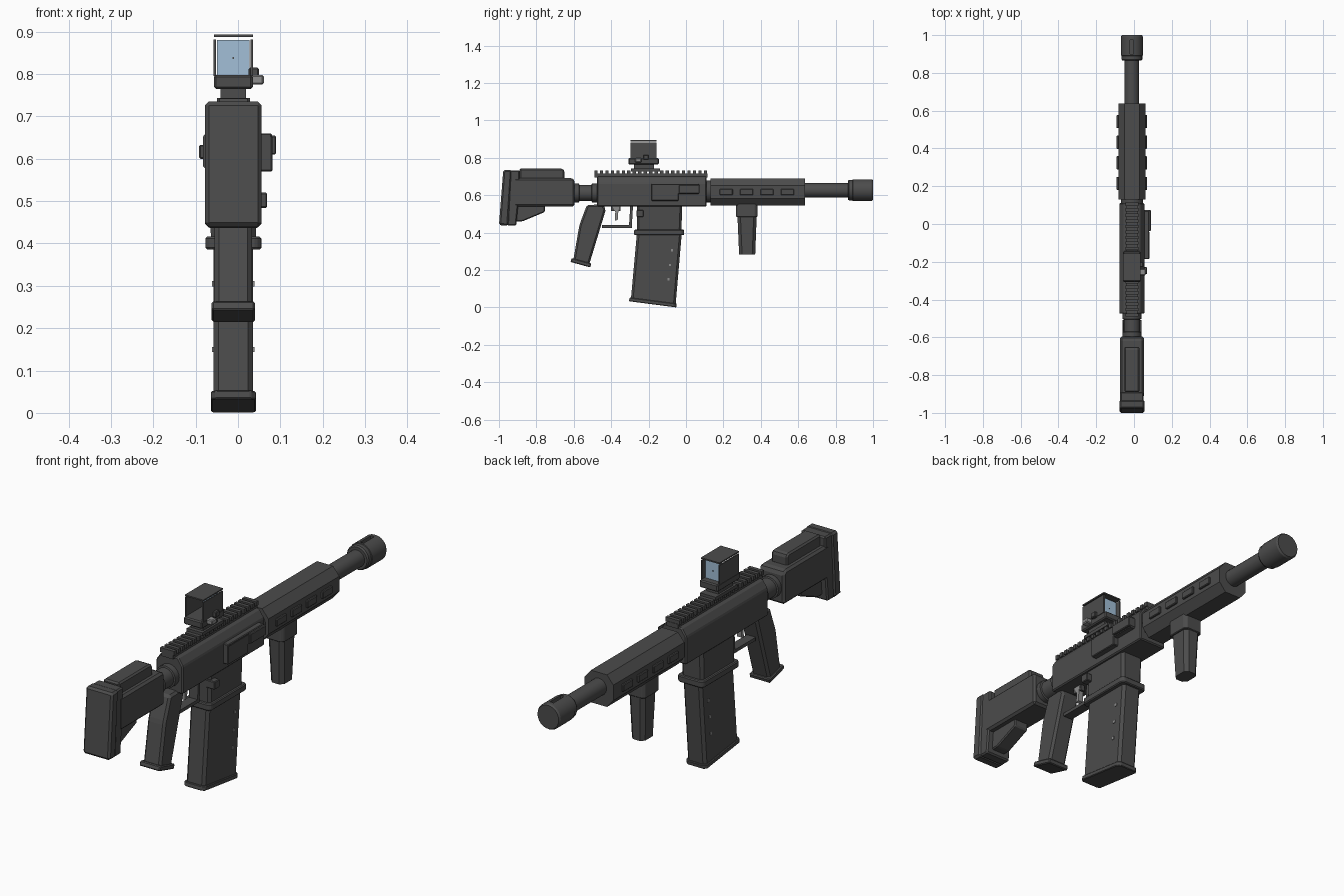
import bpy, bmesh, math
from mathutils import Vector

if "Cube" in bpy.data.objects:
    bpy.data.objects.remove(bpy.data.objects["Cube"])

CX = -0.011          # centre plane of the body


def material(name, rgb):
    m = bpy.data.materials.new(name)
    m.diffuse_color = (*rgb, 1)
    m.use_nodes = True
    m.node_tree.nodes["Principled BSDF"].inputs["Base Color"].default_value = m.diffuse_color
    return m


DARK = material("dark_grey", (0.072, 0.072, 0.072))
STEEL = material("light_steel", (0.27, 0.27, 0.27))
GLASS = material("pale_blue_glass", (0.36, 0.52, 0.68))


def finish(name, bm, mat, bevel=0):
    bmesh.ops.recalc_face_normals(bm, faces=bm.faces)
    if bevel:
        bmesh.ops.bevel(bm, geom=bm.edges[:], offset=bevel, segments=1,
                        profile=0.5, affect='EDGES', clamp_overlap=True)
    me = bpy.data.meshes.new(name)
    bm.to_mesh(me)
    bm.free()
    me.materials.append(mat)
    ob = bpy.data.objects.new(name, me)
    bpy.context.collection.objects.link(ob)
    return ob


def loft(name, a, b, mat=DARK, bevel=0):
    """Solid between two matching outlines of 3D points."""
    bm = bmesh.new()
    va, vb = [[bm.verts.new(p) for p in loop] for loop in (a, b)]
    bm.faces.new(va)
    bm.faces.new(vb[::-1])
    n = len(a)
    for i in range(n):
        j = (i + 1) % n
        bm.faces.new((va[i], vb[i], vb[j], va[j]))
    return finish(name, bm, mat, bevel)


def side(name, pts, half, mat=DARK, bevel=0, x=CX):
    """Side profile in (y, z), extruded across x."""
    return loft(name, [(x - half, *p) for p in pts], [(x + half, *p) for p in pts], mat, bevel)


def section(name, pts, y0, y1, bevel=0):
    """Cross-section in (x, z), extruded along y."""
    return loft(name, [(CX + x, y0, z) for x, z in pts], [(CX + x, y1, z) for x, z in pts], DARK, bevel)


def box(name, x, y, z, mat=DARK, bevel=0):
    pts = [(y[0], z[0]), (y[1], z[0]), (y[1], z[1]), (y[0], z[1])]
    return side(name, pts, (x[1] - x[0]) / 2, mat, bevel, (x[0] + x[1]) / 2)


def turned(name, rings, z, n=24):
    """Round part along y from (y, radius) pairs."""
    bm = bmesh.new()
    loops = [[bm.verts.new((CX + r * math.cos(t), y, z + r * math.sin(t)))
              for t in (2 * math.pi * i / n for i in range(n))] for y, r in rings]
    for a, b in zip(loops, loops[1:]):
        for i in range(n):
            j = (i + 1) % n
            bm.faces.new((a[i], a[j], b[j], b[i]))
    bm.faces.new(loops[0])
    bm.faces.new(loops[-1][::-1])
    ob = finish(name, bm, DARK)
    bpy.ops.object.select_all(action='DESELECT')
    ob.select_set(True)
    bpy.context.view_layer.objects.active = ob
    bpy.ops.object.shade_smooth_by_angle(angle=math.radians(30))
    return ob


# Stock: rear pad, back plate, body, cheek rest and lower strut
side("butt_pad", [(-1.0, 0.44), (-0.95, 0.437), (-0.93, 0.735), (-0.977, 0.735)], 0.067, bevel=0.009)
side("stock_back", [(-0.955, 0.437), (-0.908, 0.437), (-0.89, 0.62), (-0.89, 0.733), (-0.94, 0.733)],
     0.062, bevel=0.006)
side("stock_body", [(-0.92, 0.54), (-0.595, 0.54), (-0.595, 0.68), (-0.61, 0.692), (-0.92, 0.692)],
     0.063, bevel=0.012)
side("stock_strut", [(-0.92, 0.46), (-0.875, 0.46), (-0.755, 0.51), (-0.755, 0.55), (-0.92, 0.55)],
     0.035, bevel=0.005)
side("cheek_rest", [(-0.89, 0.685), (-0.65, 0.685), (-0.65, 0.732), (-0.66, 0.742), (-0.89, 0.742)],
     0.04, bevel=0.01)
turned("stock_tube", [(-0.6, 0.05), (-0.572, 0.05), (-0.57, 0.043), (-0.505, 0.043),
                      (-0.503, 0.05), (-0.47, 0.05)], 0.612)

# Receiver with chamfered top, and toothed rail
half = [(0.067, 0.54), (0.067, 0.665), (0.043, 0.70)]
section("receiver", half + [(-x, z) for x, z in reversed(half)], -0.475, 0.11, 0.005)
box("rail_base", (CX - 0.029, CX + 0.029), (-0.49, 0.115), (0.695, 0.716))
for i in range(21):
    y = -0.49 + i * 0.0293
    box("rail_tooth", (CX - 0.035, CX + 0.035), (y, y + 0.017), (0.712, 0.732))

# Side port cover and deflector
box("port_cover", (0.05, 0.08), (-0.185, 0.07), (0.607, 0.66), bevel=0.003)
box("port_lower", (0.05, 0.081), (-0.185, -0.04), (0.57, 0.655), bevel=0.003)
box("port_deflector", (0.05, 0.09), (-0.037, 0.073), (0.61, 0.655), bevel=0.003)
box("release_button", (0.02, 0.069), (-0.265, -0.228), (0.484, 0.52), bevel=0.003)

# Handguard: eight-sided, with raised vents on both sides
q = [(0.04, 0.545), (0.072, 0.583), (0.072, 0.652), (0.04, 0.69)]
turned("guard_collar", [(0.1, 0.058), (0.14, 0.058)], 0.62)
section("handguard", q + [(-x, z) for x, z in reversed(q)], 0.13, 0.637)
for s in (-1, 1):
    for i in range(4):
        y = 0.18 + i * 0.109
        xs = sorted((CX + s * 0.06, CX + s * 0.081))
        box("handguard_vent", xs, (y, y + 0.07), (0.6, 0.633), bevel=0.003)

# Barrel and slotted muzzle
turned("barrel", [(0.63, 0.038), (0.88, 0.038)], 0.626)
muzzle = turned("muzzle", [(0.865, 0.05), (0.872, 0.055), (0.89, 0.055), (0.892, 0.058),
                           (0.992, 0.058), (1.0, 0.053)], 0.627)
cutter = box("muzzle_slot_cutter", (CX - 0.009, CX + 0.009), (0.9, 0.975), (0.667, 0.72))
cutter.hide_render = True
cutter.hide_viewport = True
cut = muzzle.modifiers.new("slot", 'BOOLEAN')
cut.object = cutter
cut.solver = 'EXACT'


def rect(hx, y0, y1, z, c=0.012):
    """Chamfered rectangle at height z."""
    pts = [(-hx, y0 + c), (-hx, y1 - c), (-hx + c, y1), (hx - c, y1),
           (hx, y1 - c), (hx, y0 + c), (hx - c, y0), (-hx + c, y0)]
    return [(CX + x, y, z) for x, y in pts]


# Front grip
loft("foregrip_mount", rect(0.047, 0.268, 0.382, 0.483), rect(0.047, 0.268, 0.382, 0.557), bevel=0.003)
loft("foregrip", rect(0.033, 0.284, 0.37, 0.283, 0.016), rect(0.04, 0.275, 0.378, 0.49, 0.016))

# Magazine well, collar, magazine and floor plate
loft("magazine_well", rect(0.053, -0.262, -0.025, 0.4), rect(0.055, -0.262, -0.02, 0.545))
loft("magazine_collar", rect(0.066, -0.277, -0.01, 0.386), rect(0.066, -0.277, -0.01, 0.416), bevel=0.004)
bottom = [(x, y, z - 0.085 * (y + 0.295)) for x, y, z in rect(0.047, -0.295, -0.055, 0.04)]
loft("magazine", bottom, rect(0.047, -0.263, -0.023, 0.39))
plate = [(x, y, z - 0.13 * (y + 0.305)) for x, y, z in rect(0.053, -0.305, -0.052, 0.033)]
loft("magazine_floor", plate, [(x, y + 0.003, z + 0.02) for x, y, z in plate], bevel=0.003)
for y, z in ((-0.075, 0.305), (-0.086, 0.227), (-0.093, 0.15)):
    box("magazine_pin", (CX - 0.05, CX + 0.05), (y - 0.006, y + 0.006), (z - 0.006, z + 0.006), STEEL)

# Pistol grip and foot
side("pistol_grip", [(-0.603, 0.25), (-0.518, 0.228), (-0.428, 0.525), (-0.445, 0.55), (-0.53, 0.548),
                     (-0.57, 0.44)], 0.044, bevel=0.01)
side("grip_foot", [(-0.618, 0.243), (-0.512, 0.214), (-0.506, 0.235), (-0.611, 0.264)], 0.051, bevel=0.004)

# Trigger and guard
box("trigger_guard", (CX - 0.022, CX + 0.022), (-0.45, -0.288), (0.425, 0.44))
side("guard_post", [(-0.305, 0.43), (-0.29, 0.43), (-0.283, 0.545), (-0.298, 0.545)], 0.022)
side("trigger", [(-0.395, 0.545), (-0.355, 0.545), (-0.362, 0.51), (-0.365, 0.468),
                 (-0.38, 0.464), (-0.378, 0.51)], 0.012, STEEL)
side("trigger_top", [(-0.4, 0.515), (-0.35, 0.515), (-0.35, 0.55), (-0.4, 0.55)], 0.01)

# Sight: mount, base, hood with floating roof, glass and knobs
box("sight_foot", (CX - 0.039, CX + 0.039), (-0.295, -0.14), (0.728, 0.743))
box("sight_neck", (CX - 0.03, CX + 0.03), (-0.277, -0.172), (0.735, 0.772))
box("sight_base", (CX - 0.046, CX + 0.046), (-0.308, -0.144), (0.765, 0.798), bevel=0.005)
for s in (-1, 1):
    x = CX + s * 0.0435
    box("sight_wall", (x - 0.003, x + 0.003), (-0.298, -0.157), (0.795, 0.882))
box("sight_roof", (CX - 0.046, CX + 0.046), (-0.298, -0.157), (0.888, 0.894))
box("sight_glass", (CX - 0.038, CX + 0.038), (-0.18, -0.176), (0.797, 0.881), GLASS)
box("aiming_dot", (CX - 0.002, CX + 0.002), (-0.182, -0.174), (0.836, 0.84))
box("sight_knob", (0.02, 0.061), (-0.272, -0.238), (0.775, 0.798), STEEL, 0.004)
box("sight_button", (0.025, 0.049), (-0.228, -0.2), (0.79, 0.815), bevel=0.003)
